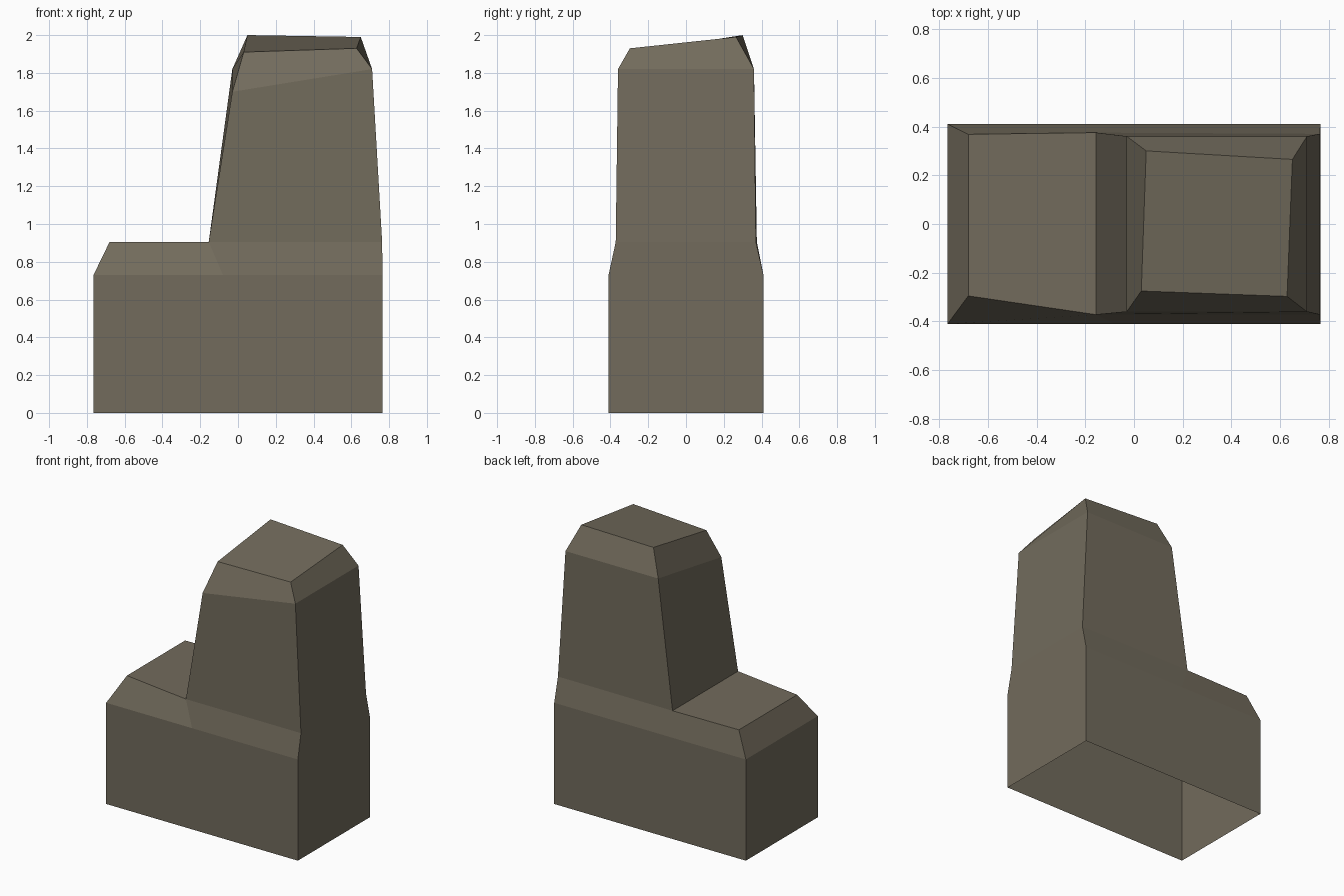
import bpy, bmesh

if "Cube" in bpy.data.objects:
    bpy.data.objects.remove(bpy.data.objects["Cube"])

# One worn stone colour
stone = bpy.data.materials.new("grey_brown_stone")
stone.diffuse_color = (0.168, 0.147, 0.107, 1)
stone.use_nodes = True
stone.node_tree.nodes["Principled BSDF"].inputs["Base Color"].default_value = stone.diffuse_color

bm = bmesh.new()


def ring(points):
    return [bm.verts.new(p) for p in points]


def loft(lower, upper):
    n = len(lower)
    for i in range(n):
        j = (i + 1) % n
        bm.faces.new((lower[i], lower[j], upper[j], upper[i]))


def base_ring(z):
    x, y, mid = 0.765, 0.41, -0.08
    return ring([(-x, -y, z), (mid, -y, z), (x, -y, z),
                 (x, y, z), (mid, y, z), (-x, y, z)])


# Base walls, open underneath
foot = base_ring(0)
base_top = base_ring(0.73)
loft(foot, base_top)

# Chamfered shoulder and low ledge
shoulder = ring([(-0.68, -0.295, 0.905), (-0.155, -0.372, 0.905),
                 (0.763, -0.372, 0.905), (0.763, 0.37, 0.905),
                 (-0.155, 0.375, 0.905), (-0.68, 0.368, 0.905)])
loft(base_top, shoulder)
fl, fm, fr, br, bk, bl = shoulder
bm.faces.new((fl, fm, bk, bl))

# Tapered tower
tower_top = ring([(-0.03, -0.36, 1.70), (0.71, -0.36, 1.82),
                  (0.71, 0.36, 1.82), (-0.03, 0.36, 1.82)])
loft([fm, fr, br, bk], tower_top)

# Uneven chipped cap
cap = ring([(0.03, -0.275, 1.91), (0.628, -0.297, 1.93),
            (0.65, 0.265, 1.99), (0.05, 0.30, 2.0)])
loft(tower_top, cap)
bm.faces.new(cap)

mesh = bpy.data.meshes.new("stepped_stone")
bm.to_mesh(mesh)
bm.free()
mesh.materials.append(stone)
obj = bpy.data.objects.new("stepped_stone", mesh)
bpy.context.collection.objects.link(obj)
